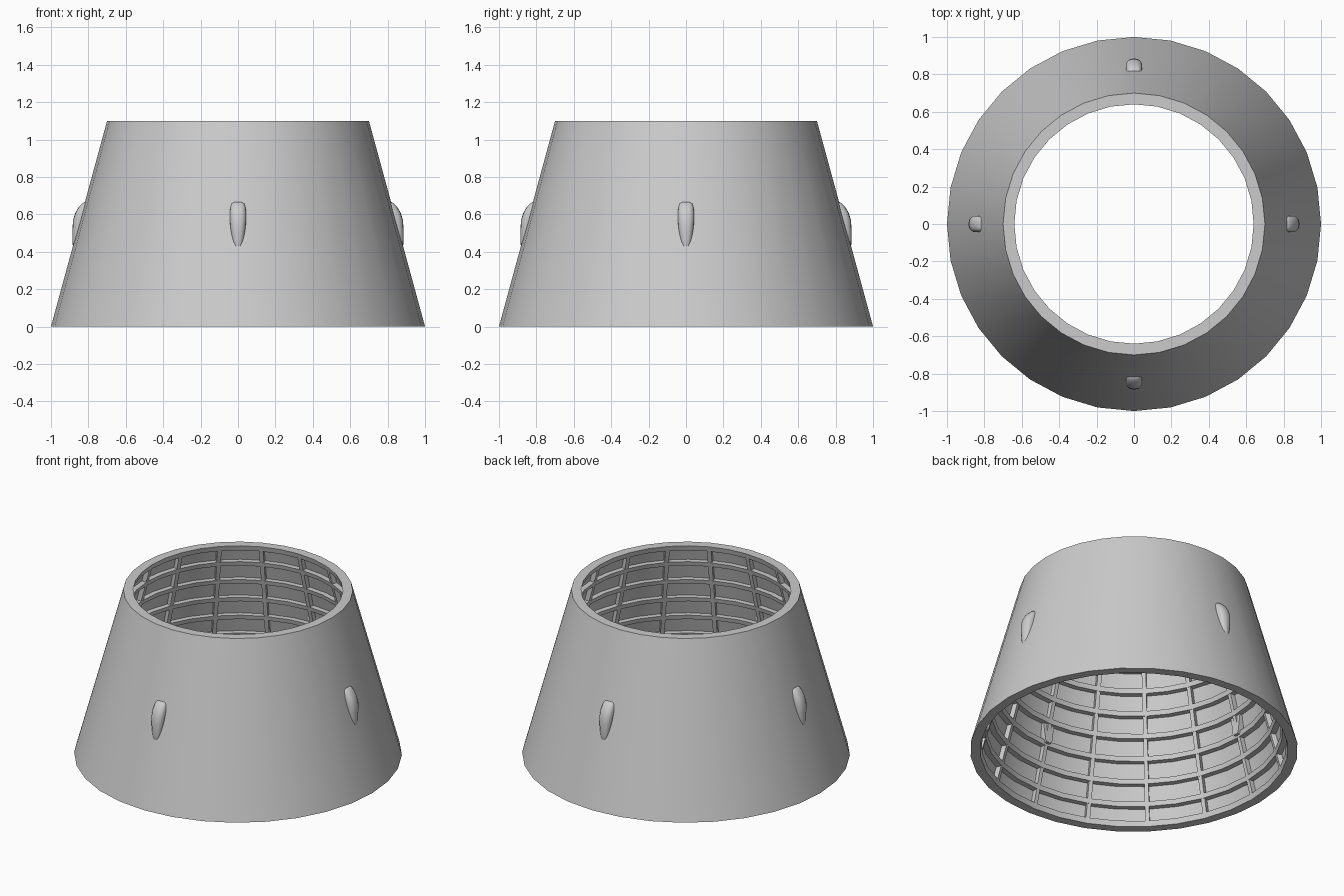
import bpy, bmesh, math
from mathutils import Matrix

if "Cube" in bpy.data.objects:
    bpy.data.objects.remove(bpy.data.objects["Cube"])

H, R0, R1, SEG = 1.1, 1.0, 0.7, 32
ROWS, RIBS = 8, 16
SKIN, DEPTH = 0.025, 0.06      # wall thickness, wall plus rib depth


def outer(z):
    return R0 + (R1 - R0) * z / H


def finish(name, bm, angle):
    bmesh.ops.recalc_face_normals(bm, faces=bm.faces)
    mesh = bpy.data.meshes.new(name)
    bm.to_mesh(mesh)
    bm.free()
    ob = bpy.data.objects.new(name, mesh)
    bpy.context.collection.objects.link(ob)
    bpy.ops.object.select_all(action='DESELECT')
    ob.select_set(True)
    bpy.context.view_layer.objects.active = ob
    bpy.ops.object.shade_smooth_by_angle(angle=math.radians(angle))
    return ob


def bridge(bm, rings, wrap=False):
    n = len(rings[0])
    pairs = list(zip(rings, rings[1:]))
    if wrap:
        pairs.append((rings[-1], rings[0]))
    for a, b in pairs:
        for i in range(n):
            j = (i + 1) % n
            bm.faces.new((a[i], a[j], b[j], b[i]))


# Conical shell with flanged rims and inner hoops, turned from one profile
profile = [(R0, 0), (R1, H)]
for k in range(ROWS, -1, -1):
    zc = k * H / ROWS
    hi, lo = min(H, zc + 0.015), max(0, zc - 0.015)
    if k == ROWS:
        lo = H - 0.035
    if k == 0:
        hi = 0.035
    if k < ROWS:
        profile.append((outer(hi) - SKIN, hi))
    profile += [(outer(hi) - DEPTH, hi), (outer(lo) - DEPTH, lo)]
    if k > 0:
        profile.append((outer(lo) - SKIN, lo))
bm = bmesh.new()
rings = []
for r, z in profile:
    rings.append([bm.verts.new((r * math.cos(2 * math.pi * i / SEG),
                                r * math.sin(2 * math.pi * i / SEG), z))
                  for i in range(SEG)])
bridge(bm, rings, wrap=True)
finish("cone_shell", bm, 30)

# Upright ribs inside the shell
bm = bmesh.new()
for i in range(RIBS):
    turn = Matrix.Rotation(2 * math.pi * i / RIBS, 4, 'Z')
    loops = []
    for z in (0.02, H - 0.02):
        ro, ri = outer(z) - 0.015, outer(z) - DEPTH + 0.001
        pts = [(ri, -0.013, z), (ro, -0.013, z), (ro, 0.013, z), (ri, 0.013, z)]
        loops.append([bm.verts.new(turn @ Matrix.Translation(p).to_translation())
                      for p in pts])
    bridge(bm, loops)
    bm.faces.new(loops[0])
    bm.faces.new(loops[1])
finish("inner_ribs", bm, 30)

# Four rounded lugs: height, half width, outer reach
sections = [(0.41, 0.018, 0.878), (0.425, 0.026, 0.883), (0.47, 0.033, 0.885),
            (0.52, 0.040, 0.885), (0.57, 0.044, 0.882), (0.61, 0.044, 0.869),
            (0.64, 0.041, 0.851), (0.658, 0.034, 0.834), (0.665, 0.022, 0.822)]
bm = bmesh.new()
for q in range(4):
    turn = Matrix.Rotation(math.pi / 2 * q, 4, 'Z')
    loops = []
    for z, w, reach in sections:
        back = 0.808
        pts = [(back, -w, z)]
        for s in range(9):
            a = -math.pi / 2 + math.pi * s / 8
            y = w * math.copysign(abs(math.sin(a)) ** 0.8, a)
            x = reach - min(0.04, reach - back - 0.005) * (1 - abs(math.cos(a)) ** 0.8)
            pts.append((x, y, z))
        pts.append((back, w, z))
        loops.append([bm.verts.new(turn @ Matrix.Translation(p).to_translation())
                      for p in pts])
    bridge(bm, loops)
    bm.faces.new(loops[0])
    bm.faces.new(loops[-1])
finish("side_lugs", bm, 60)
